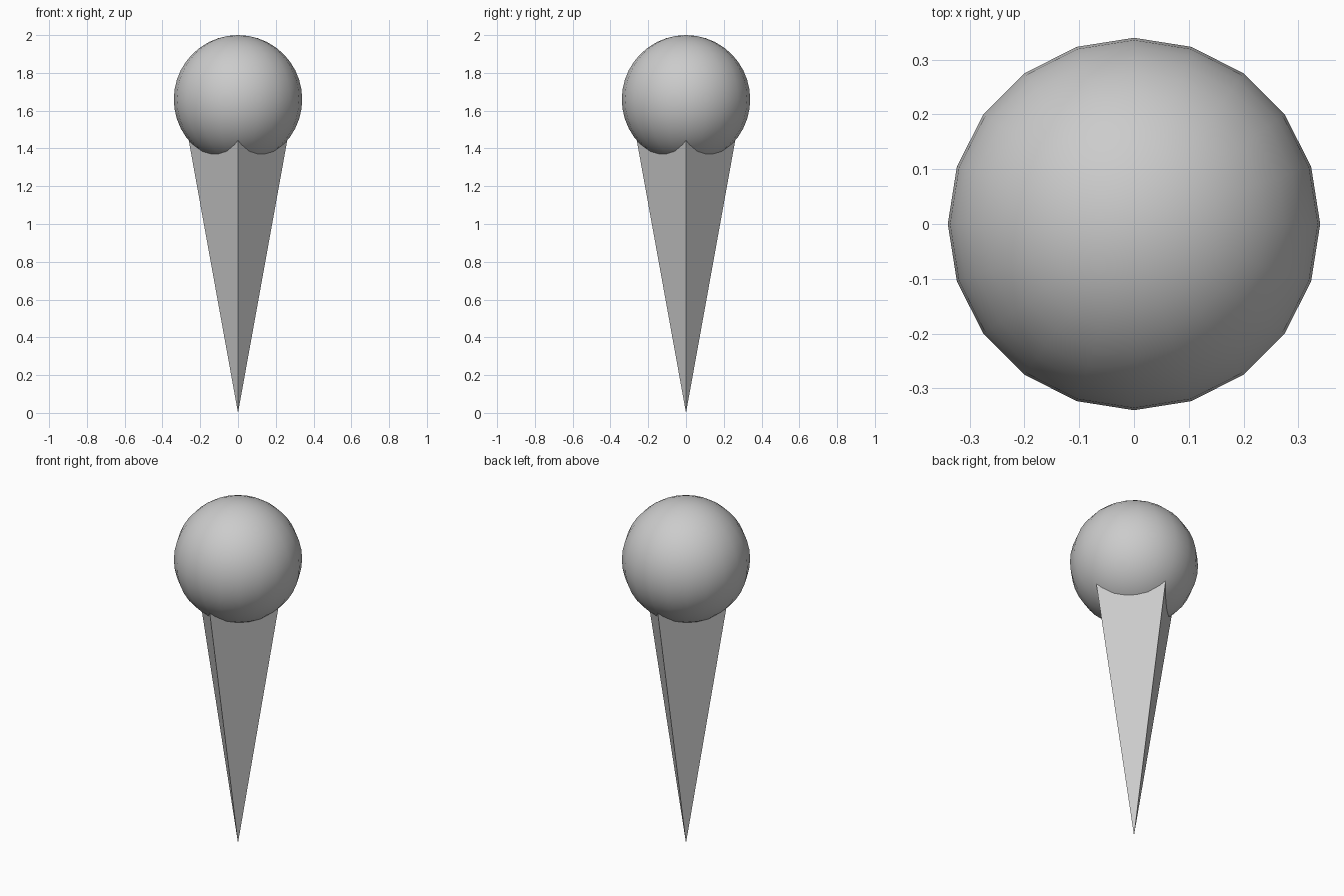
import bpy

if "Cube" in bpy.data.objects:
    bpy.data.objects.remove(bpy.data.objects["Cube"])

HEIGHT = 2.0
BALL_R = 0.34
BALL_Z = HEIGHT - BALL_R

# Four-sided tapered spike, point down, edges facing the x and y axes
bpy.ops.mesh.primitive_cone_add(vertices=4, radius1=0, radius2=0.30,
                                depth=BALL_Z, location=(0, 0, BALL_Z / 2))
spike = bpy.context.object
spike.name = "spike"
bpy.ops.object.shade_flat()

# Smooth ball resting in the top of the spike
bpy.ops.mesh.primitive_uv_sphere_add(segments=20, ring_count=20,
                                     radius=BALL_R, location=(0, 0, BALL_Z))
ball = bpy.context.object
ball.name = "ball"
bpy.ops.object.shade_smooth()
